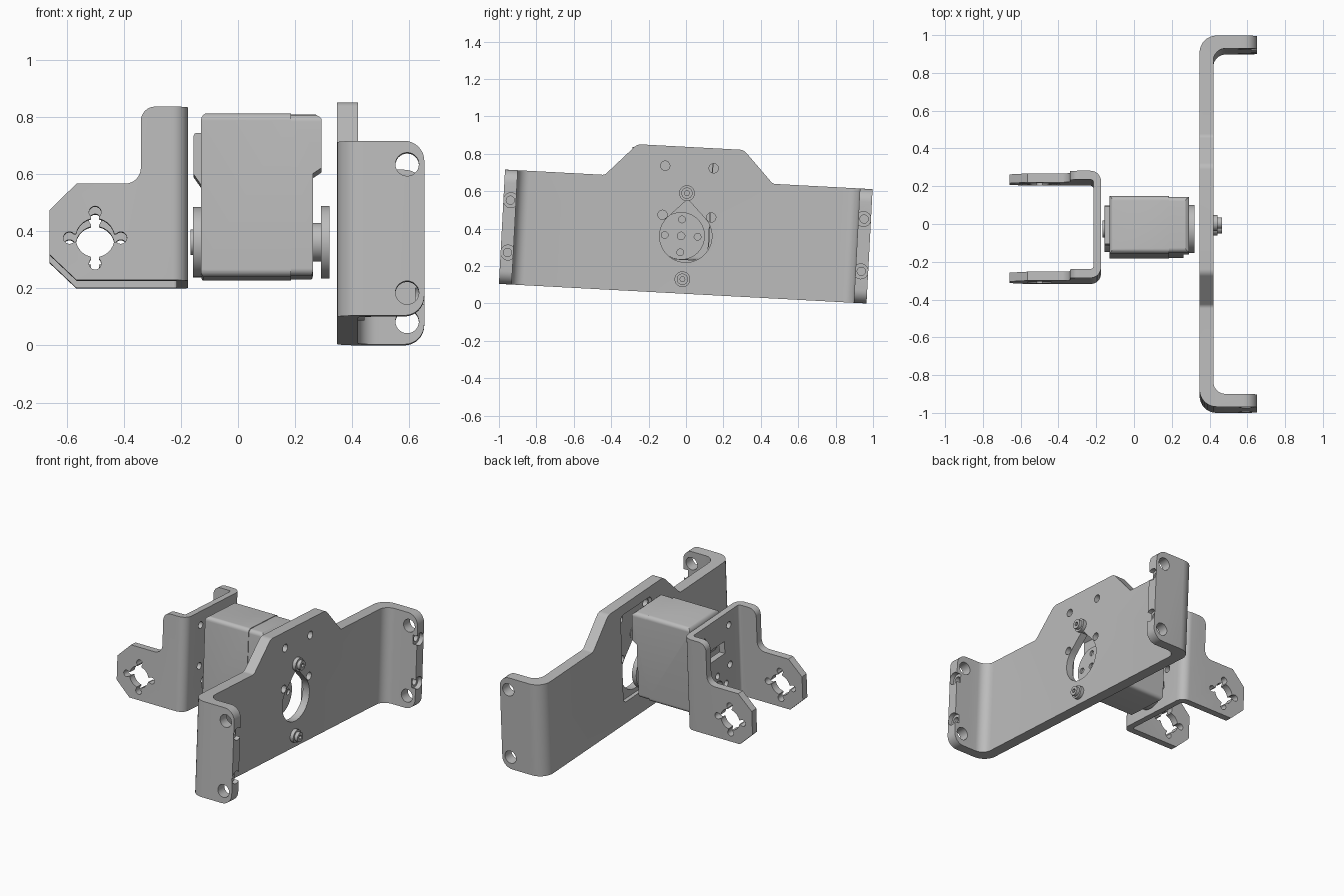
import bpy, bmesh, math
from mathutils import Matrix, Vector

if "Cube" in bpy.data.objects:
    bpy.data.objects.remove(bpy.data.objects["Cube"], do_unlink=True)

grey = bpy.data.materials.new("machined grey")
grey.use_nodes = True
COLOUR = (0.5, 0.5, 0.5, 1)
grey.diffuse_color = COLOUR
grey.node_tree.nodes["Principled BSDF"].inputs["Base Color"].default_value = COLOUR

# The whole assembly leans a few degrees about x
LEAN = Matrix.Translation((0, -0.0175, 0.0525)) @ Matrix.Rotation(math.radians(-3.05), 4, 'X')
AXLE = 0.308      # height of the servo axle
SHIFT = -0.025    # sideways offset of servo and small bracket
parts = []


def rounded(corners, steps=8):
    """Outline from (a, b, radius) corners, with arcs at the rounded ones."""
    out = []
    for i, (a, b, r) in enumerate(corners):
        p = Vector((a, b))
        if not r:
            out.append(p)
            continue
        d1 = (Vector(corners[i - 1][:2]) - p).normalized()
        d2 = (Vector(corners[(i + 1) % len(corners)][:2]) - p).normalized()
        half = d1.angle(d2) / 2
        centre = p + (d1 + d2).normalized() * r / math.sin(half)
        s = p + d1 * r / math.tan(half) - centre
        e = p + d2 * r / math.tan(half) - centre
        turn = math.atan2(s.x * e.y - s.y * e.x, s.dot(e))
        for k in range(steps + 1):
            out.append(centre + Matrix.Rotation(turn * k / steps, 2) @ s)
    return out


def rect(a0, b0, a1, b1, r=0):
    return rounded([(a0, b0, r), (a1, b0, r), (a1, b1, r), (a0, b1, r)])


def circle(a, b, r, n=40):
    return [Vector((a + r * math.cos(2 * math.pi * k / n),
                    b + r * math.sin(2 * math.pi * k / n))) for k in range(n)]


def prism(name, outline, axis, lo, hi):
    """Extrude an outline along an axis; the outline uses the other two axes in order."""
    def place(p, t):
        c = [p[0], p[1]]
        c.insert("xyz".index(axis), t)
        return c
    bm = bmesh.new()
    face = bm.faces.new([bm.verts.new(place(p, lo)) for p in outline])
    ext = bmesh.ops.extrude_face_region(bm, geom=[face])
    for v in ext["geom"]:
        if isinstance(v, bmesh.types.BMVert):
            v.co["xyz".index(axis)] = hi
    bmesh.ops.recalc_face_normals(bm, faces=bm.faces)
    me = bpy.data.meshes.new(name)
    bm.to_mesh(me)
    bm.free()
    me.materials.append(grey)
    ob = bpy.data.objects.new(name, me)
    bpy.context.collection.objects.link(ob)
    return ob


def finish(ob, keep=(), cut=()):
    """Intersect with keep, subtract cut, then lean the part into place."""
    for op, tools in (('INTERSECT', keep), ('DIFFERENCE', cut)):
        for tool in tools:
            tool.hide_render = True
            m = ob.modifiers.new(op.lower(), 'BOOLEAN')
            m.operation, m.solver, m.object = op, 'EXACT', tool
    dg = bpy.context.evaluated_depsgraph_get()
    me = bpy.data.meshes.new_from_object(ob.evaluated_get(dg))
    ob.modifiers.clear()
    ob.data = me
    me.transform(LEAN)
    for tool in (*keep, *cut):
        bpy.data.objects.remove(tool, do_unlink=True)
    parts.append(ob)


def bore(a, b, r, axis, lo, hi):
    return prism("cutter", circle(a, b, r, 28), axis, lo, hi)


# Wide bracket: U section, trimmed by its face outline and its side outline
W, H, TOP, T = 0.984, 0.612, 0.785, 0.068
X0, X1, X2 = 0.347, 0.42, 0.652
half = [(X2, W, 0), (X2, W - T, 0), (X1, W - T, 0.065)]
section = [(X0, -W, 0.09), (X2, -W, 0), (X2, T - W, 0), (X1, T - W, 0.065),
           (X1, W - T, 0.065), (X2, W - T, 0), (X2, W, 0), (X0, W, 0.09)]
wide = prism("wide_bracket", rounded(section), "z", 0, TOP)
face = prism("cutter", rounded([(-1.1, -0.1, 0), (1.1, -0.1, 0), (1.1, H, 0), (0.45, H, 0.03),
             (0.285, TOP, 0.05), (-0.285, TOP, 0.05), (-0.45, H, 0.03), (-1.1, H, 0)]), "x", 0, 1)
side = prism("cutter", rounded([(0.3, 0, 0), (X2, 0, 0.07), (X2, H, 0.07), (X1 + 0.01, H, 0),
             (X1 + 0.01, 0.9, 0), (0.3, 0.9, 0)]), "y", -1.1, 1.1)
R = 0.14
arc = [Vector((R * math.cos(t), AXLE + R * math.sin(t)))
       for t in (math.radians(135 + 270 * k / 36) for k in range(37))]
cuts = [prism("cutter", rect(-0.16, 0.14, 0.16, 0.72, 0.03), "x", 0.3, X0 + 0.025),
        prism("cutter", arc + [Vector((0, AXLE + R * math.sqrt(2)))], "x", 0.3, 0.5)]
for s in (-1, 1):
    for v in (0.415, 0.678):
        cuts.append(bore(s * 0.13, v, 0.025, "x", 0.3, 0.5))
    for v in (0.17, 0.45):
        cuts.append(bore(s * (W - 0.04), v, 0.04, "x", X2 - 0.03, 0.7))
        cuts.append(bore(s * (W - 0.037), v, 0.022, "x", X2 - 0.1, 0.7))
for v in (0.08, 0.53):
    cuts.append(bore(0.592, v, 0.041, "y", -1.1, 1.1))
finish(wide, [face, side], cuts)

# Screws through the wide bracket
for name, v in (("lower", 0.077), ("upper", 0.538)):
    finish(prism(name + "_screw_collar", circle(-0.006, v, 0.042), "x", 0.37, 0.443))
    finish(prism(name + "_screw_head", circle(-0.006, v, 0.03), "x", 0.44, 0.465),
           cut=[prism("cutter", circle(-0.006, v, 0.014, 6), "x", 0.45, 0.5)])

# Small bracket: U section trimmed to the stepped arm outline
B0, B1, BW, BT = -0.215, -0.175, 0.284, 0.047
lo, hi = SHIFT - BW, SHIFT + BW
small = prism("small_bracket", rounded([
    (B1, lo, 0.055), (B1, hi, 0.055), (-0.66, hi, 0), (-0.66, hi - BT, 0), (B0, hi - BT, 0.015),
    (B0, lo + BT, 0.015), (-0.66, lo + BT, 0), (-0.66, lo, 0)]), "z", 0.16, 0.768)
arm = prism("cutter", rounded([
    (-0.1, 0.16, 0), (-0.565, 0.16, 0), (-0.66, 0.25, 0), (-0.66, 0.405, 0), (-0.565, 0.498, 0),
    (-0.34, 0.498, 0.055), (-0.34, 0.768, 0.05), (-0.1, 0.768, 0)]), "y", -0.5, 0.5)
AX = -0.5
cuts = [bore(AX, AXLE, 0.068, "y", -0.5, 0.5)]
for da, db in ((1, 0), (-1, 0), (0, 1), (0, -1)):
    cuts.append(bore(AX + 0.09 * da, AXLE + 0.09 * db, 0.021, "y", -0.5, 0.5))
    cuts.append(bore(SHIFT + 0.085 * da, AXLE + 0.085 * db, 0.02, "x", -0.3, -0.1))
for p, q in ((0.088, 0.014), (0.014, 0.088)):
    cuts.append(prism("cutter", rect(AX - p, AXLE - q, AX + p, AXLE + q), "y", -0.5, 0.5))
cuts.append(bore(SHIFT, AXLE, 0.05, "x", -0.3, -0.1))
cuts.append(prism("cutter", rect(SHIFT - 0.08, 0.51, SHIFT + 0.08, 0.59), "x", -0.3, -0.1))
for s in (-1, 1):
    for v in (0.415, 0.678):
        cuts.append(bore(SHIFT + s * 0.13, v, 0.022, "x", -0.3, -0.1))
finish(small, [arm], cuts)

# Servo case and end cap, rounded in two directions
for name, x0, x1, g in (("servo_case", -0.13, 0.185, 0), ("servo_end_cap", 0.185, 0.292, 0.004)):
    body = prism(name, rect(SHIFT - 0.152 + g, 0.18 + g, SHIFT + 0.152 - g, 0.752 - g, 0.025),
                 "x", x0, x1)
    shape = prism("cutter", rounded([
        (-0.13, 0.17, 0.03), (0.262, 0.17, 0.03), (0.262, 0.54, 0), (0.292, 0.56, 0),
        (0.292, 0.735, 0.01), (0.262, 0.755, 0.01), (-0.13, 0.755, 0.03)]), "y", -0.4, 0.4)
    finish(body, [shape])

# Connector block on the back of the servo
finish(prism("connector_block", rounded([
    (-0.12, 0.49, 0), (-0.155, 0.54, 0), (-0.155, 0.685, 0.01), (-0.12, 0.685, 0)]),
    "y", SHIFT - 0.1, SHIFT + 0.1))

# Drive horn with its hub, idler disc with its hub
finish(prism("drive_hub", circle(SHIFT, AXLE, 0.068), "x", 0.25, 0.295))
horn_cuts = [bore(SHIFT, AXLE, 0.02, "x", 0.305, 0.4)]
for k in range(4):
    t = k * math.pi / 2
    horn_cuts.append(bore(SHIFT + 0.088 * math.cos(t), AXLE + 0.088 * math.sin(t),
                          0.018, "x", 0.305, 0.4))
finish(prism("drive_horn", circle(SHIFT, AXLE, 0.127, 56), "x", 0.29, 0.32), cut=horn_cuts)
finish(prism("idler_disc", circle(SHIFT, AXLE, 0.123, 56), "x", -0.157, -0.128))
finish(prism("idler_hub", circle(SHIFT, AXLE, 0.045), "x", -0.166, -0.15))

# Smooth curved faces, keep hard edges
bpy.ops.object.select_all(action='DESELECT')
for ob in parts:
    ob.select_set(True)
bpy.context.view_layer.objects.active = parts[0]
bpy.ops.object.shade_smooth_by_angle(angle=math.radians(30))
